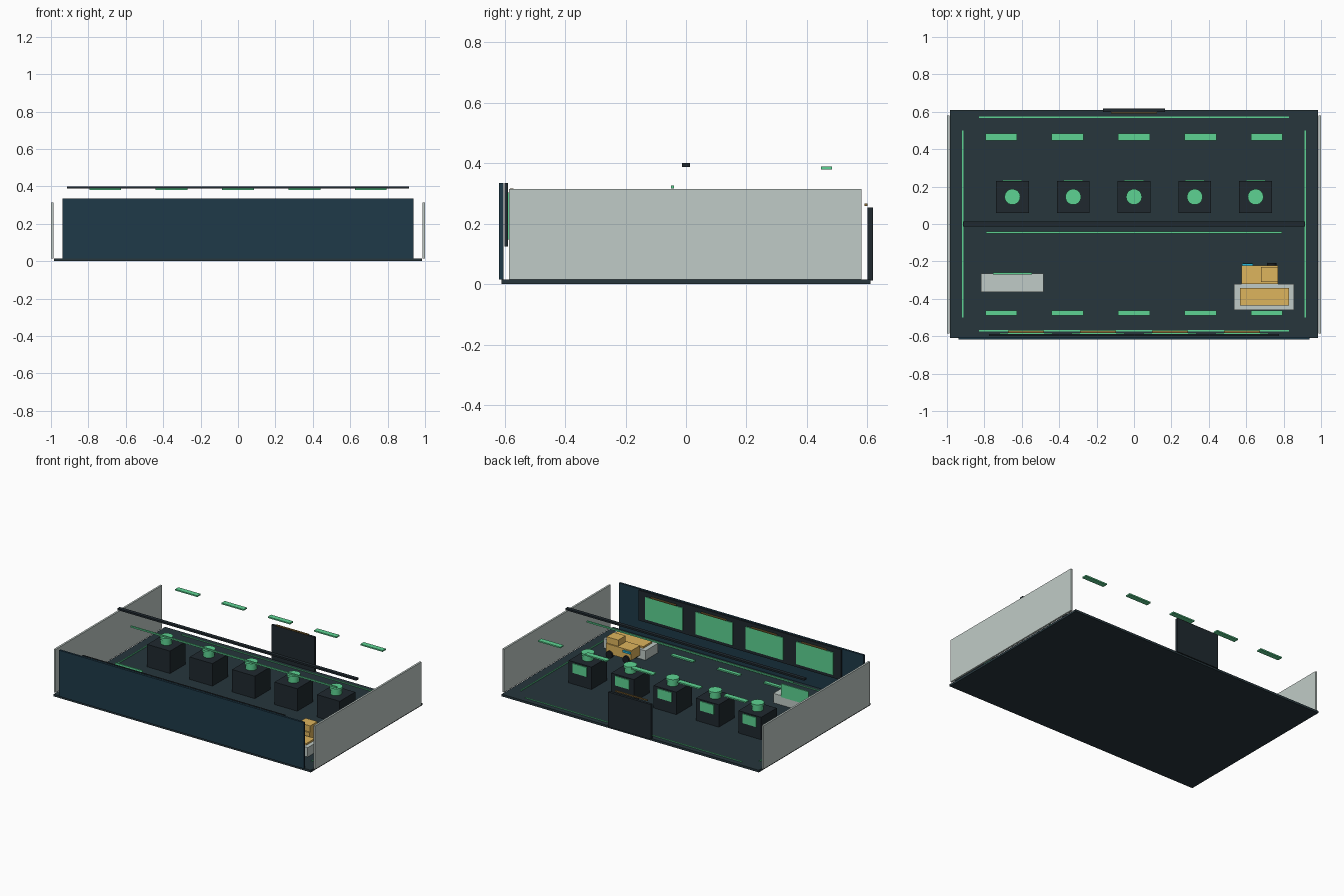
import bpy, math

if "Cube" in bpy.data.objects:
    bpy.data.objects.remove(bpy.data.objects["Cube"])

def mat(name, r, g, b):
    m = bpy.data.materials.new(name)
    m.diffuse_color = (r, g, b, 1)
    m.use_nodes = True
    m.node_tree.nodes["Principled BSDF"].inputs["Base Color"].default_value = m.diffuse_color
    return m

DARK = mat("dark_floor", 0.02, 0.037, 0.046)
BLACK = mat("charcoal", 0.014, 0.022, 0.028)
NAVY = mat("navy", 0.013, 0.042, 0.066)
GREEN = mat("green_glow", 0.11, 0.65, 0.29)
PALE = mat("pale_glass", 0.53, 0.6, 0.57)
GOLD = mat("gold", 0.73, 0.46, 0.11)
BROWN = mat("bronze", 0.25, 0.15, 0.04)
CYAN = mat("cyan", 0.02, 0.5, 0.75)
TYRE = mat("tyre", 0.01, 0.012, 0.015)

def box(name, x, y, z, m):
    """Box from (min, max) ranges on each axis."""
    c = [(a + b) / 2 for a, b in (x, y, z)]
    bpy.ops.mesh.primitive_cube_add(size=1, location=c)
    o = bpy.context.object
    o.name = name
    o.scale = [b - a for a, b in (x, y, z)]
    bpy.ops.object.transform_apply(location=False, rotation=False, scale=True)
    o.data.materials.append(m)
    return o

def cyl(name, loc, r, h, m, rot=(0, 0, 0), n=32):
    bpy.ops.mesh.primitive_cylinder_add(vertices=n, radius=r, depth=h, location=loc, rotation=rot)
    o = bpy.context.object
    o.name = name
    o.data.materials.append(m)
    bpy.ops.object.shade_smooth_by_angle()
    return o

def span(c, w):
    return (c - w / 2, c + w / 2)

# room shell
box("floor", (-0.985, 0.985), (-0.61, 0.61), (0, 0.015), DARK)
box("front_wall", (-0.937, 0.937), (-0.618, -0.604), (0.015, 0.335), NAVY)
for s in (-1, 1):
    box("side_wall", span(s * 0.9935, 0.013), (-0.585, 0.58), (0.015, 0.315), PALE)
    box("floor_strip_side", span(s * 0.915, 0.008), (-0.5, 0.5), (0.014, 0.02), GREEN)
    box("floor_strip_long", (-0.83, 0.83), span(s * 0.571, 0.008), (0.014, 0.02), GREEN)

# door at the back
box("door", (-0.165, 0.165), (0.6, 0.618), (0.012, 0.253), BLACK)
box("door_strip", (-0.123, 0.123), (0.591, 0.6), (0.259, 0.267), BROWN)

# wall display panel with four screens
box("display_panel", (-0.775, 0.775), (-0.6, -0.588), (0.125, 0.335), BLACK)
for i in range(4):
    x = (i - 1.5) * 0.385
    box("wall_screen", span(x, 0.285), (-0.589, -0.582), (0.148, 0.303), GREEN)
    box("screen_strip", span(x, 0.193), (-0.582, -0.57), (0.309, 0.316), BROWN)

# overhead beam and hanging light rail
box("ceiling_beam", (-0.915, 0.915), (-0.0125, 0.0125), (0.388, 0.4), BLACK)
box("light_rail", (-0.79, 0.79), (-0.05, -0.04), (0.316, 0.326), GREEN)

# light bars: ceiling at the back, low at the front
for i in range(5):
    x = (i - 2) * 0.355
    box("ceiling_light", span(x, 0.17), span(0.465, 0.036), (0.38, 0.389), GREEN)
    box("low_light", span(x, 0.17), span(-0.475, 0.026), (0.015, 0.024), GREEN)

# row of pedestals
for i in range(5):
    x = (i - 2) * 0.325
    box("pedestal", span(x, 0.175), (0.06, 0.23), (0.015, 0.17), BLACK)
    box("pedestal_screen", span(x, 0.105), (0.229, 0.236), (0.095, 0.16), GREEN)
    cyl("pedestal_core", (x, 0.145, 0.187), 0.036, 0.036, GREEN)
    cyl("pedestal_cap", (x, 0.145, 0.212), 0.042, 0.016, GREEN)

# console with screen
box("console_desk", (-0.817, -0.484), (-0.364, -0.264), (0.015, 0.08), PALE)
box("console_screen", (-0.755, -0.545), (-0.269, -0.26), (0.072, 0.165), GREEN)

# plinth with raised tray
box("vehicle_plinth", (0.535, 0.856), (-0.46, -0.32), (0.015, 0.08), PALE)
box("plinth_tray", (0.567, 0.829), (-0.435, -0.342), (0.08, 0.092), GOLD)

# small truck
box("truck_body", (0.575, 0.77), (-0.32, -0.222), (0.04, 0.107), GOLD)
box("truck_cab", (0.68, 0.77), (-0.31, -0.23), (0.107, 0.15), GOLD)
box("truck_light", (0.578, 0.636), (-0.222, -0.211), (0.085, 0.098), CYAN)
for x in (0.61, 0.738):
    for y in (-0.22, -0.312):
        cyl("truck_wheel", (x, y, 0.04), 0.024, 0.022, TYRE, (math.pi / 2, 0, 0), 20)
